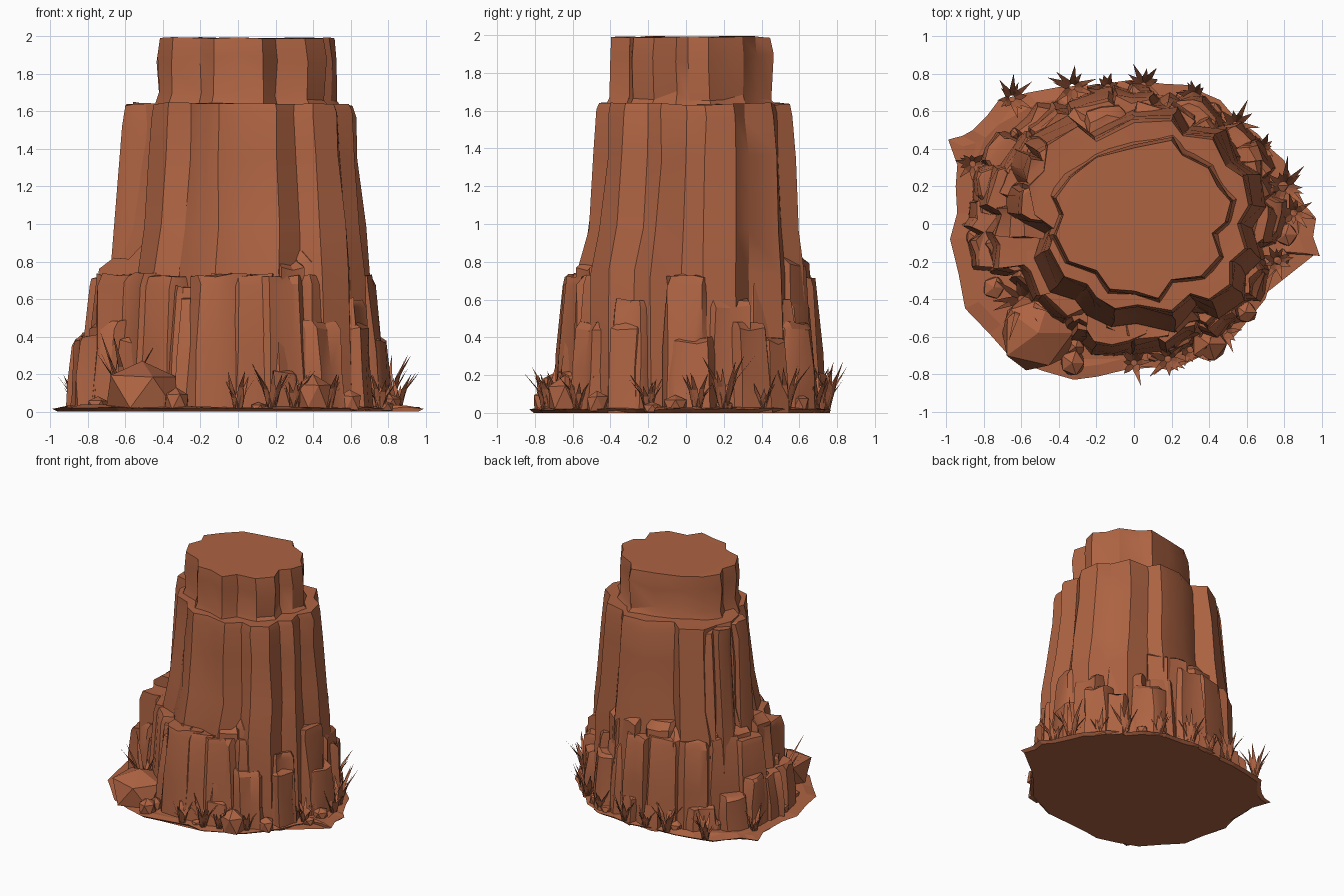
import bpy
import bmesh
import math
import random
from mathutils import Vector

random.seed(11)

if "Cube" in bpy.data.objects:
    bpy.data.objects.remove(bpy.data.objects["Cube"], do_unlink=True)

# One flat colour for everything
rock = bpy.data.materials.new("red sandstone")
rock.use_nodes = True
COLOUR = (0.42, 0.125, 0.055, 1)
rock.diffuse_color = COLOUR
rock.node_tree.nodes["Principled BSDF"].inputs["Base Color"].default_value = COLOUR


def jitter(amount):
    return random.uniform(-amount, amount)


def finish(name, bm, smooth_angle=28):
    """Turn a bmesh into a named object with the rock material."""
    bmesh.ops.recalc_face_normals(bm, faces=bm.faces[:])
    mesh = bpy.data.meshes.new(name)
    bm.to_mesh(mesh)
    bm.free()
    mesh.materials.append(rock)
    obj = bpy.data.objects.new(name, mesh)
    bpy.context.collection.objects.link(obj)
    if smooth_angle:
        bpy.ops.object.select_all(action="DESELECT")
        obj.select_set(True)
        bpy.context.view_layer.objects.active = obj
        bpy.ops.object.shade_smooth_by_angle(angle=math.radians(smooth_angle))


def loft(bm, rings):
    """Skin a stack of equal rings and close both ends."""
    loops = [[bm.verts.new(p) for p in ring] for ring in rings]
    count = len(loops[0])
    for low, high in zip(loops, loops[1:]):
        for i in range(count):
            j = (i + 1) % count
            bm.faces.new((low[i], low[j], high[j], high[i]))
    ends = [bm.faces.new(loops[0][::-1]), bm.faces.new(loops[-1])]
    bmesh.ops.triangulate(bm, faces=ends)


def tier(name, outline, levels, rough, top_rough):
    """Loft an outline through (z, scale, x shift, y shift) levels."""
    rings = []
    for k, (z, scale, dx, dy) in enumerate(levels):
        last = k == len(levels) - 1
        wobble = 0 if last else rough
        dz = top_rough if last else (0 if k == 0 else 0.03)
        rings.append([Vector((x * scale + dx + jitter(wobble), y * scale + dy + jitter(wobble),
                              z + jitter(dz))) for x, y in outline])
    bm = bmesh.new()
    loft(bm, rings)
    finish(name, bm)


def column(bm, angle, reach, width, height, taper=0.06, depth=0.3, bevel=0.015, slope=0.0):
    """Faceted pillar leaning on the cliff; slope raises its inner top edge."""
    a = math.radians(angle)
    out, side = Vector((math.cos(a), math.sin(a), 0)), Vector((-math.sin(a), math.cos(a), 0))
    w = width / 2
    plan = [(-depth, -w), (-0.06, -w), (jitter(0.02), -w * random.uniform(0.5, 0.9)),
            (jitter(0.015), w * jitter(0.3)), (jitter(0.02), w * random.uniform(0.5, 0.9)),
            (-0.07, w), (-depth, w)]
    centre = Vector((-0.03, 0.02, 0)) + out * reach
    rings = []
    for f in (0, 0.45, 0.93, 1):
        inset = taper * f + (bevel if f == 1 else 0)
        squeeze = 1 - 0.12 * f
        rings.append([centre + out * (u - (inset if u > -0.2 else 0) + jitter(0.012))
                      + side * (v * squeeze + jitter(0.012))
                      + Vector((0, 0, height * f + (jitter(0.012) if f else 0)
                                + (slope if f == 1 and u <= -0.2 else 0)))
                      for u, v in plan])
    loft(bm, rings)


def foot_radius(angle, rx, ry):
    """Elliptical footprint, bitten in at the front right corner."""
    a = math.radians(angle)
    bite = 0.17 * max(0, 1 - abs(angle - 218) / 35)
    return (1 - bite) / math.hypot(math.cos(a) / rx, math.sin(a) / ry)


# Ground slab with a ragged, thin rim
coast = [(-0.99, 0.45), (-0.86, 0.5), (-0.72, 0.66), (-0.4, 0.73), (0, 0.77), (0.3, 0.74),
         (0.46, 0.66), (0.66, 0.48), (0.8, 0.34), (0.91, 0.1), (0.97, 0.03), (0.99, -0.17),
         (0.82, -0.16), (0.7, -0.4), (0.5, -0.64), (0.2, -0.78), (-0.06, -0.78), (-0.32, -0.83),
         (-0.65, -0.72), (-0.9, -0.45), (-0.98, -0.08), (-0.95, 0.2)]
ground = []
for p, q in zip(coast, coast[1:] + coast[:1]):
    ground.append(Vector(p))
    ground.append((Vector(p) + Vector(q)) * random.uniform(0.485, 0.505))
bm = bmesh.new()
loft(bm, [[Vector((p.x * s, p.y * s, z + jitter(rough))) for p in ground]
          for z, s, rough in ((0, 0.97, 0), (0.02, 1, 0.006), (0.03, 0.92, 0.01))])
finish("ground_slab", bm, 0)

# Main cliff body with deep crevices
cliff = [(0.61, 0.1), (0.55, 0), (0.59, -0.13), (0.51, -0.2), (0.51, -0.32), (0.4, -0.4),
         (0.3, -0.37), (0.2, -0.46), (0.02, -0.43), (-0.1, -0.45), (-0.2, -0.39),
         (-0.25, -0.32), (-0.37, -0.28), (-0.45, -0.13), (-0.42, -0.03), (-0.53, 0.05),
         (-0.56, 0.2), (-0.48, 0.28), (-0.46, 0.42), (-0.3, 0.52), (-0.2, 0.44), (0, 0.54),
         (0.2, 0.55), (0.26, 0.47), (0.42, 0.45), (0.49, 0.31), (0.58, 0.25)]
tier("cliff_body", cliff,
     [(0, 1.22, -0.02, -0.03), (0.74, 1.17, -0.01, -0.03), (0.97, 1.11, 0, -0.01),
      (1.35, 1.05, 0, 0), (1.58, 1.02, 0, 0), (1.64, 1, 0, 0)], 0.01, 0.012)

# Summit block with a level top
summit = [(0.52, 0.12), (0.49, 0.01), (0.42, -0.05), (0.46, -0.17), (0.36, -0.28), (0.2, -0.3),
          (0.13, -0.4), (0, -0.36), (-0.13, -0.35), (-0.2, -0.25), (-0.35, -0.2),
          (-0.42, -0.06), (-0.38, 0.05), (-0.42, 0.14), (-0.34, 0.25), (-0.2, 0.36),
          (0, 0.41), (0.2, 0.45), (0.26, 0.37), (0.4, 0.3), (0.45, 0.2)]
tier("summit_block", summit,
     [(1.6, 1.1, 0, 0), (1.68, 1.01, 0, 0), (1.88, 1.02, 0, 0), (1.99, 0.99, 0, 0)], 0.008, 0.006)

# Tall shoulder pillars on the back right
bm = bmesh.new()
for angle, reach, height in ((138, 0.72, 1.61), (153, 0.74, 1.62), (170, 0.72, 1.63)):
    column(bm, angle, reach, 0.2, height, taper=0.13)
finish("shoulder_pillars", bm)

# Sloped wedges rising above the terrace
bm = bmesh.new()
for i in range(13):
    angle = -62 + i * 20 + jitter(6)
    column(bm, angle, foot_radius(angle, 0.74, 0.67), random.uniform(0.16, 0.26),
           random.uniform(0.74, 0.86), taper=0.05, bevel=0.06, slope=0.1)
finish("sloped_wedges", bm)

# Continuous terrace of broad buttresses around the foot
bm = bmesh.new()
for i in range(17):
    angle = i * 360 / 17 + jitter(4)
    column(bm, angle, foot_radius(angle, 0.8, 0.7) + jitter(0.02), random.uniform(0.27, 0.34),
           random.choice((0.74, 0.73, 0.72, 0.6)), taper=0.05)
finish("terrace_buttresses", bm)

# Lower broken blocks in front of the terrace
bm = bmesh.new()
for i in range(17):
    angle = i * 360 / 17 + jitter(7)
    if not 235 < angle < 290:
        column(bm, angle, foot_radius(angle, 0.84, 0.74), random.uniform(0.16, 0.28),
               random.choice((0.22, 0.32, 0.4, 0.48)), taper=0.035, bevel=0.03, slope=0.04)
for angle, height in ((165, 0.42), (178, 0.38), (192, 0.4), (152, 0.3)):
    column(bm, angle, 0.86, 0.22, height, taper=0.03)
finish("lower_blocks", bm)

# Broad rounded front buttress
bm = bmesh.new()
for angle, reach, width, height in ((247, 0.68, 0.28, 0.67), (264, 0.73, 0.36, 0.73),
                                    (281, 0.73, 0.28, 0.73), (292, 0.73, 0.2, 0.55)):
    column(bm, angle, reach, width, height)
finish("front_buttress", bm)


# Boulders: jittered icospheres squashed to size
def boulder(name, x, y, size, height):
    bm = bmesh.new()
    bmesh.ops.create_icosphere(bm, subdivisions=1, radius=1)
    for v in bm.verts:
        v.co *= random.uniform(0.95, 1.15)
        v.co = Vector((x + v.co.x * size, y + v.co.y * size,
                       min(height, max(0.005, height * (0.4 + v.co.z * 0.65)))))
    finish(name, bm, 0)


boulder("large_boulder", -0.51, -0.58, 0.21, 0.27)
boulder("round_boulder", 0.4, -0.64, 0.1, 0.2)
boulder("small_boulder", -0.33, -0.74, 0.07, 0.13)
for i in range(14):
    a = i * math.tau / 14 + jitter(0.2)
    boulder("pebble_%d" % i, 0.83 * math.cos(a) - 0.02, 0.7 * math.sin(a),
            random.uniform(0.03, 0.07), random.uniform(0.05, 0.12))


# Grass tufts of bent, pointed blades
def tuft(bm, x, y, height, blades=12):
    for i in range(blades):
        a = i * math.tau / blades + jitter(0.3)
        out, side = Vector((math.cos(a), math.sin(a), 0)), Vector((-math.sin(a), math.cos(a), 0))
        tall = height * random.uniform(0.45, 1)
        wide = 0.02
        root = Vector((x, y, 0.02)) + out * 0.015
        middle = root + out * tall * 0.18 + Vector((0, 0, tall * 0.55))
        tip = root + out * tall * random.uniform(0.3, 0.6) + Vector((0, 0, tall))
        a1, a2 = bm.verts.new(root - side * wide), bm.verts.new(root + side * wide)
        b1, b2 = bm.verts.new(middle - side * wide * 0.7), bm.verts.new(middle + side * wide * 0.7)
        c = bm.verts.new(tip)
        bm.faces.new((a1, a2, b2, b1))
        bm.faces.new((b1, b2, c))


bm = bmesh.new()
for x, y, height in ((-0.65, 0.67, 0.24), (-0.33, 0.73, 0.28), (0.05, 0.74, 0.33), (-0.14, 0.73, 0.2),
                     (0.32, 0.68, 0.24), (0.54, 0.53, 0.24), (0.8, 0.2, 0.3), (0.85, 0.06, 0.2),
                     (0.68, 0.4, 0.2), (-0.6, -0.4, 0.42), (0, -0.74, 0.2), (0.18, -0.72, 0.26),
                     (0.3, -0.67, 0.22), (0.48, -0.57, 0.2), (0.76, -0.2, 0.2), (-0.86, 0.32, 0.2)):
    tuft(bm, x, y, height)
finish("grass_tufts", bm, 0)
